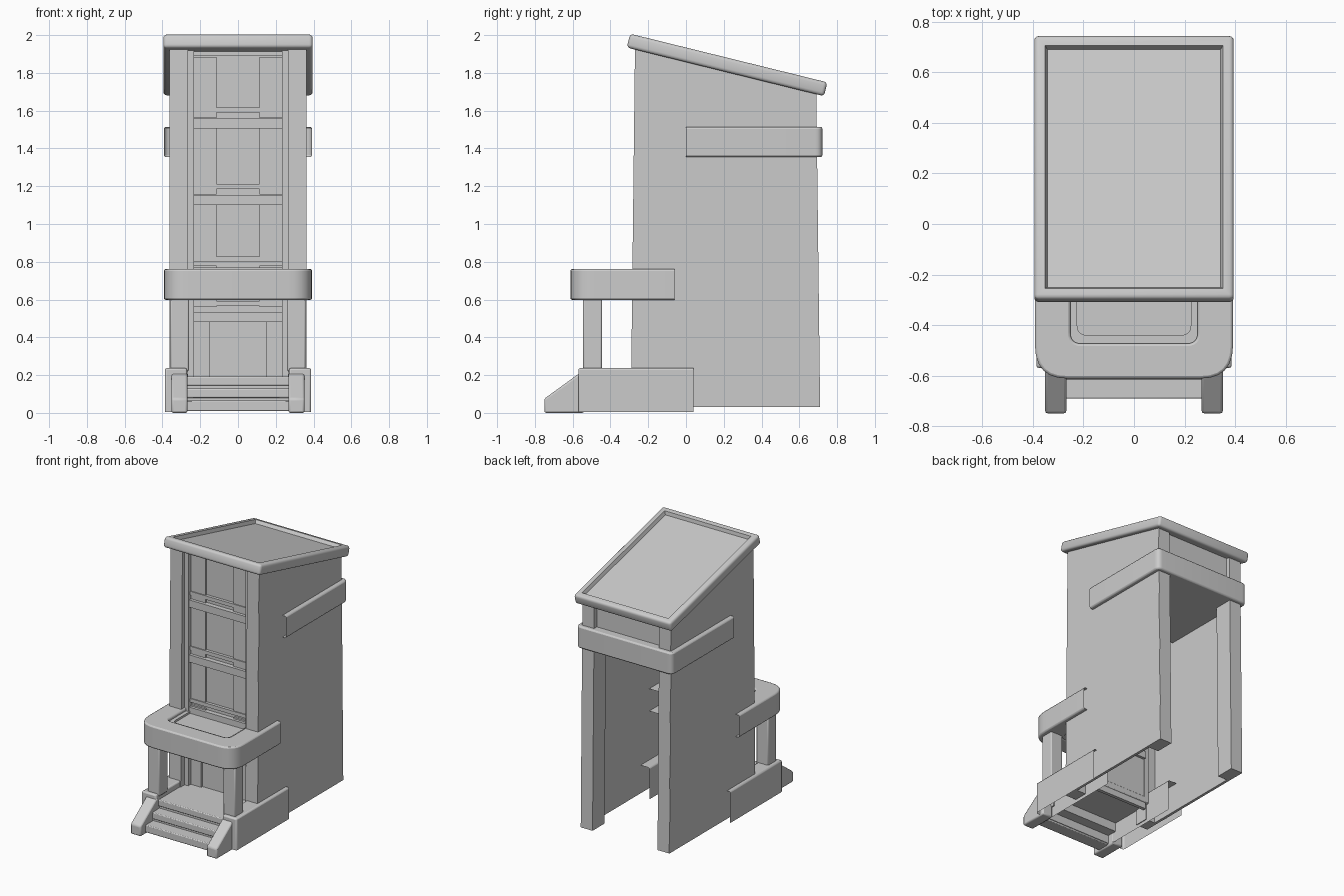
import bpy
import bmesh
import math
from mathutils import Vector

old = bpy.data.objects.get("Cube")
if old:
    bpy.data.objects.remove(old, do_unlink=True)

COLOUR = (0.6, 0.6, 0.6, 1)
grey = bpy.data.materials.new("plain_grey")
grey.use_nodes = True
grey.diffuse_color = COLOUR
grey.node_tree.nodes["Principled BSDF"].inputs["Base Color"].default_value = COLOUR


def finish(name, bm, bevel, open_sides=()):
    """Turn a bmesh into a softly bevelled object, leaving some end faces open."""
    bmesh.ops.recalc_face_normals(bm, faces=bm.faces)
    for side in open_sides:
        d = Vector(side)
        far = max(v.co.dot(d) for v in bm.verts)
        ends = [f for f in bm.faces
                if f.normal.dot(d) > 0.99 and f.calc_center_median().dot(d) > far - 0.001]
        bmesh.ops.delete(bm, geom=ends, context="FACES")
    mesh = bpy.data.meshes.new(name)
    bm.to_mesh(mesh)
    bm.free()
    mesh.materials.append(grey)
    ob = bpy.data.objects.new(name, mesh)
    bpy.context.collection.objects.link(ob)
    if bevel:
        mod = ob.modifiers.new("soft_edges", "BEVEL")
        mod.width = bevel
        mod.segments = 2
        mod.limit_method = "ANGLE"
        mod.angle_limit = math.radians(35)
    bpy.ops.object.select_all(action="DESELECT")
    ob.select_set(True)
    bpy.context.view_layer.objects.active = ob
    bpy.ops.object.shade_smooth_by_angle(angle=math.radians(30))
    return ob


def extrude(name, points, offset, bevel=0.0, open_sides=()):
    """Extrude a flat outline along an offset."""
    bm = bmesh.new()
    face = bm.faces.new([bm.verts.new(p) for p in points])
    out = bmesh.ops.extrude_face_region(bm, geom=[face], use_keep_orig=True)
    verts = [v for v in out["geom"] if isinstance(v, bmesh.types.BMVert)]
    bmesh.ops.translate(bm, verts=verts, vec=offset)
    return finish(name, bm, bevel, open_sides)


def side_shape(name, x0, x1, yz, bevel=0.0, open_sides=()):
    return extrude(name, [(x0, y, z) for y, z in yz], (x1 - x0, 0, 0), bevel, open_sides)


def plan_shape(name, corners, z0, z1, bevel=0.0, open_sides=()):
    """Upright block from plan corners (x, y, radius)."""
    pts = []
    for i, (x, y, r) in enumerate(corners):
        c = Vector((x, y, z0))
        if not r:
            pts.append(c)
            continue
        ends = [Vector((*corners[j % len(corners)][:2], z0)) for j in (i - 1, i + 1)]
        a, b = [c + (e - c).normalized() * r for e in ends]
        for k in range(7):
            t = k / 6
            pts.append(a * (1 - t) ** 2 + c * 2 * t * (1 - t) + b * t * t)
    return extrude(name, pts, (0, 0, z1 - z0), bevel, open_sides)


def box(name, x0, x1, y0, y1, z0, z1, bevel=0.0, open_sides=()):
    return side_shape(name, x0, x1, [(y0, z0), (y1, z0), (y1, z1), (y0, z1)], bevel, open_sides)


def roof_z(y):
    return 1.87 - 0.246 * y


BACK, FRONT, DOWN = (0, 1, 0), (0, -1, 0), (0, 0, -1)

# Sloping roof with rounded edges and a sunken top panel
bm = bmesh.new()
bmesh.ops.create_cube(bm, size=1)
bmesh.ops.scale(bm, vec=(0.79, 1.075, 0.075), verts=bm.verts)
bmesh.ops.bevel(bm, geom=bm.edges[:], offset=0.018, offset_type="OFFSET",
                segments=3, profile=0.5, affect="EDGES")
top = max(bm.faces, key=lambda f: f.calc_center_median().z)
bmesh.ops.inset_individual(bm, faces=[top], thickness=0.034)
bmesh.ops.inset_individual(bm, faces=[top], thickness=0.014)
bmesh.ops.translate(bm, verts=top.verts, vec=(0, 0, -0.025))
roof = finish("roof", bm, 0)
roof.location = (0, 0.2175, 1.842)
roof.rotation_euler.x = -math.atan2(0.255, 1.035)

# Mirrored pieces: walls, corner pillars, porch sides
for side, s in (("left", 1), ("right", -1)):
    side_shape(side + "_wall", s * 0.342, s * 0.362,
               [(-0.291, 0.03), (0.709, 0.03), (0.689, roof_z(0.689)), (-0.269, roof_z(-0.269))])
    side_shape(side + "_front_pillar", s * 0.264, s * 0.36,
               [(-0.292, 0.03), (-0.19, 0.03), (-0.17, roof_z(-0.17)), (-0.27, roof_z(-0.27))])
    side_shape(side + "_back_pillar", s * 0.265, s * 0.36,
               [(0.57, 0.03), (0.71, 0.03), (0.69, roof_z(0.69)), (0.55, roof_z(0.55))])
    box(side + "_door_frame", s * 0.234, s * 0.27, -0.245, -0.17, 0.15, 1.93)
    box(side + "_porch_block", s * 0.27, s * 0.387, -0.57, 0.04, 0.005, 0.237, 0.01, (BACK, DOWN))
    side_shape(side + "_stair_rail", s * 0.268, s * 0.352,
               [(-0.75, 0), (-0.75, 0.075), (-0.56, 0.213), (-0.54, 0.213), (-0.54, 0)], 0.012)
    box(side + "_porch_post", s * 0.26, s * 0.358, -0.545, -0.445, 0.22, 0.62, 0.008)

# Front screen with tall boards and cross rails
box("front_screen", -0.25, 0.25, -0.2, -0.175, 0.1, 1.93)
box("screen_top_rail", -0.24, 0.24, -0.225, -0.18, 1.89, 1.94)
for low, high, inner in ((0.19, 0.48, 0.15), (0.56, 0.78, 0.115), (0.82, 1.1, 0.115),
                         (1.155, 1.505, 0.115), (1.56, 1.885, 0.115)):
    for s in (1, -1):
        box("screen_board", s * inner, s * 0.235, -0.215, -0.18, low, high)
for z in (0.48, 0.715, 1.1, 1.505):
    box("screen_wide_rail", -0.235, 0.235, -0.235, -0.155, z, z + 0.054)
    box("screen_thin_rail", -0.235, 0.235, -0.222, -0.155, z + 0.085, z + 0.112)


# Balcony with a stepped, sunken floor
def balcony_ring(name, wide, front, z1, bevel):
    plan_shape(name, [(-0.392, -0.06, 0), (-0.392, -0.612, 0.13), (0.392, -0.612, 0.13),
                      (0.392, -0.06, 0), (wide, -0.06, 0), (wide, front, 0.045),
                      (-wide, front, 0.045), (-wide, -0.06, 0)], 0.598, z1, bevel, (BACK,))


balcony_ring("balcony_rim", 0.252, -0.474, 0.762, 0.01)
plan_shape("balcony_ledge", [(-0.26, -0.19, 0), (-0.26, -0.48, 0.045), (0.26, -0.48, 0.045),
                             (0.26, -0.19, 0), (0.225, -0.19, 0), (0.225, -0.44, 0.04),
                             (-0.225, -0.44, 0.04), (-0.225, -0.19, 0)], 0.61, 0.74)
box("balcony_floor", -0.27, 0.27, -0.5, -0.17, 0.602, 0.725)

# Raised band around the upper back
plan_shape("back_band", [(-0.392, 0, 0), (0.392, 0, 0), (0.392, 0.722, 0.04), (-0.392, 0.722, 0.04)],
           1.354, 1.514, 0.01, (FRONT,))
side_shape("upper_back_wall", -0.3, 0.3,
           [(0.63, 1.45), (0.66, 1.45), (0.66, roof_z(0.66)), (0.63, roof_z(0.63))])

# Porch floor and stairs as thin treads and risers
box("porch_floor", -0.28, 0.28, -0.54, -0.17, 0.145, 0.192, 0.006)
box("upper_tread", -0.28, 0.28, -0.615, -0.52, 0.08, 0.128, 0.006)
box("lower_tread", -0.28, 0.28, -0.692, -0.595, 0.01, 0.065, 0.006)
box("upper_riser", -0.28, 0.28, -0.53, -0.515, 0.08, 0.16)
box("lower_riser", -0.28, 0.28, -0.605, -0.59, 0.02, 0.1)
